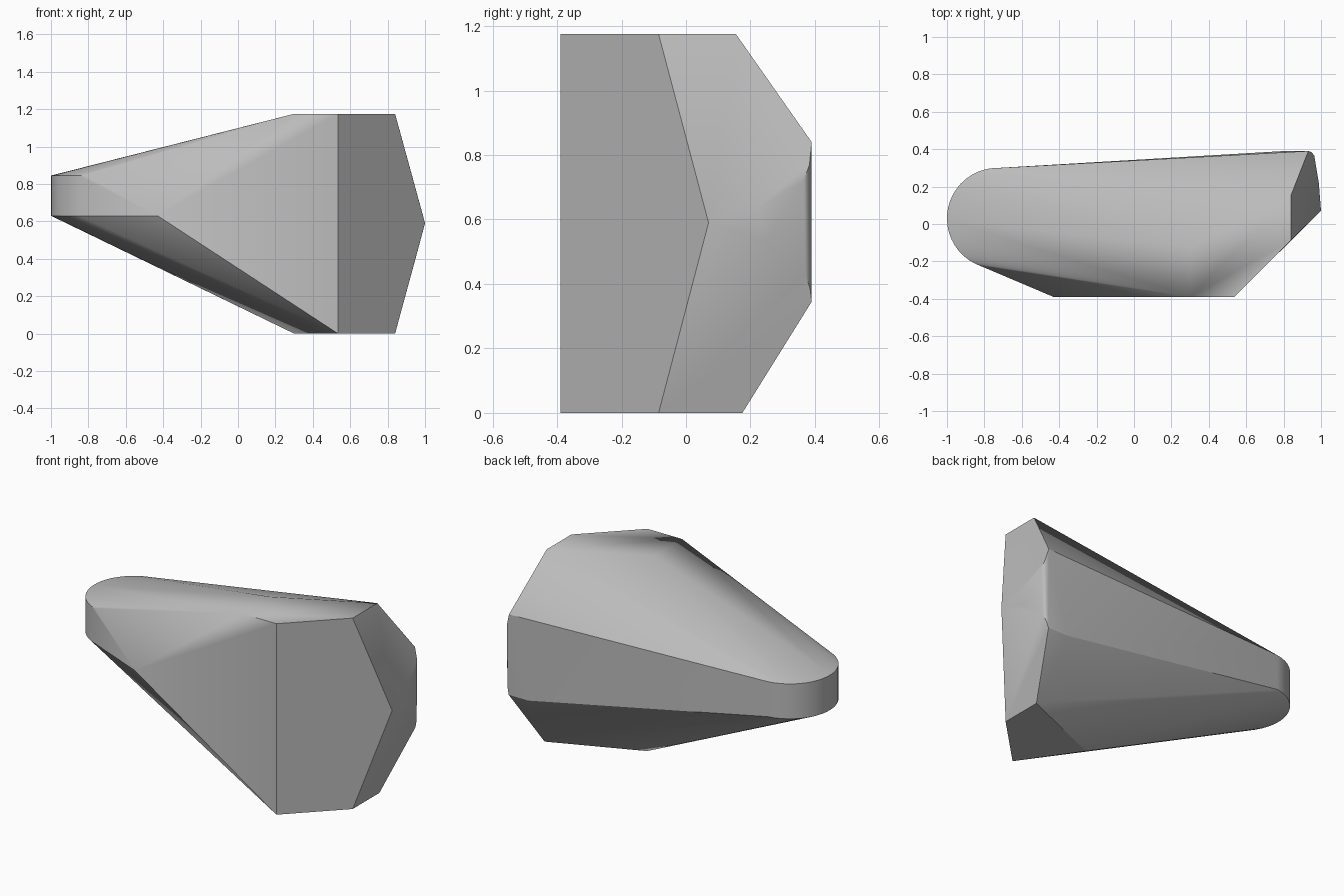
import bpy, bmesh, math

if "Cube" in bpy.data.objects:
    bpy.data.objects.remove(bpy.data.objects["Cube"], do_unlink=True)

TOP, FRONT, BACK = 1.175, -0.39, 0.39

# Single plain grey material
grey = bpy.data.materials.new("stone_grey")
grey.use_nodes = True
color = (0.5, 0.5, 0.5, 1)
grey.diffuse_color = color
grey.node_tree.nodes["Principled BSDF"].inputs["Base Color"].default_value = color

points = []

# Rounded nose: an arc at its lower and upper rim
STEPS = 20
for z in (0.63, 0.845):
    for i in range(STEPS + 1):
        a = math.radians(98 + 153 * i / STEPS)
        points.append((-0.73 + 0.27 * math.cos(a), 0.03 + 0.27 * math.sin(a), z))

# Flat top and bottom outlines
points += [(x, y, TOP) for x, y in
           [(0.3, -0.12), (0.3, FRONT), (0.535, FRONT), (0.84, -0.085), (0.84, 0.155)]]
points += [(x, y, 0) for x, y in
           [(0.3, -0.05), (0.535, FRONT), (0.84, -0.085), (0.84, 0.175)]]

# Front bulge and the pointed side
points += [(-0.43, FRONT, 0.63), (1, 0.07, 0.59)]

# Back edge with its softened corner
points += [(0.932, BACK, 0.84), (0.934, BACK, 0.345), (0.80, BACK, 0.345),
           (0.951, 0.383, 0.77), (0.964, 0.365, 0.72), (0.988, 0.22, 0.635),
           (0.945, 0.385, 0.385), (0.957, 0.37, 0.43), (0.983, 0.25, 0.53)]

# Wrap the outlines in one faceted body
bm = bmesh.new()
for p in points:
    bm.verts.new(p)
result = bmesh.ops.convex_hull(bm, input=bm.verts[:])
loose = {g for g in result["geom_interior"] + result["geom_unused"]
         if isinstance(g, bmesh.types.BMVert)}
bmesh.ops.delete(bm, geom=list(loose), context="VERTS")
bmesh.ops.dissolve_limit(bm, angle_limit=math.radians(1),
                         verts=bm.verts[:], edges=bm.edges[:])
bmesh.ops.recalc_face_normals(bm, faces=bm.faces[:])

mesh = bpy.data.meshes.new("wedge_body")
bm.to_mesh(mesh)
bm.free()
mesh.materials.append(grey)
body = bpy.data.objects.new("wedge_body", mesh)
bpy.context.collection.objects.link(body)

# Smooth shading with the strong edges kept crisp
bpy.context.view_layer.objects.active = body
body.select_set(True)
bpy.ops.object.shade_smooth_by_angle(angle=math.radians(30))
